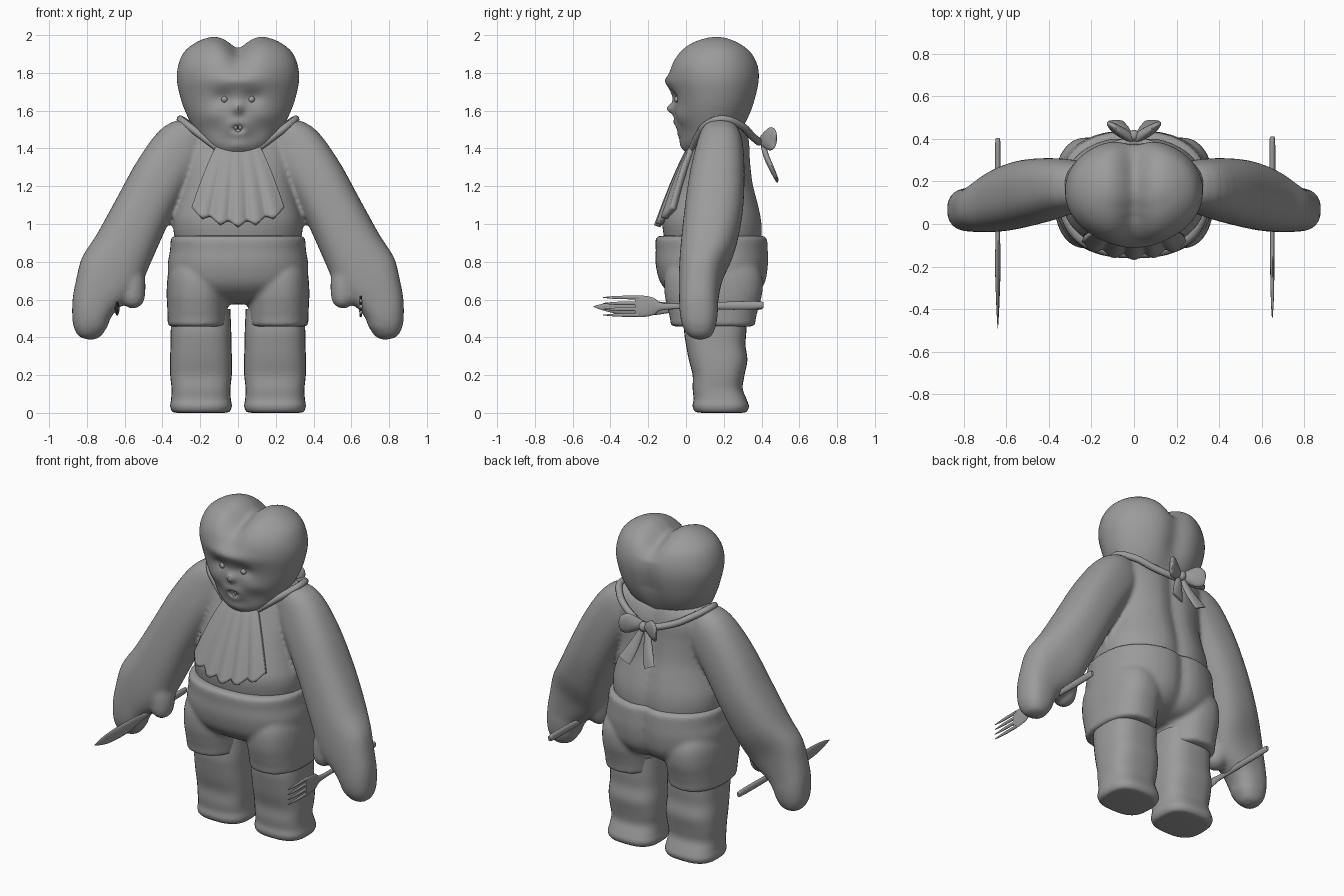
import bpy
import bmesh
import math
from mathutils import Vector

old = bpy.data.objects.get("Cube")
if old:
    bpy.data.objects.remove(old)

# One plain grey covers everything
grey = bpy.data.materials.new("plain_grey")
grey.use_nodes = True
tone = (0.33, 0.33, 0.33, 1)
grey.diffuse_color = tone
grey.node_tree.nodes["Principled BSDF"].inputs["Base Color"].default_value = tone


def finish(name, bm):
    bmesh.ops.recalc_face_normals(bm, faces=bm.faces)
    mesh = bpy.data.meshes.new(name)
    bm.to_mesh(mesh)
    bm.free()
    mesh.materials.append(grey)
    obj = bpy.data.objects.new(name, mesh)
    bpy.context.collection.objects.link(obj)
    bpy.ops.object.select_all(action='DESELECT')
    obj.select_set(True)
    bpy.context.view_layer.objects.active = obj
    bpy.ops.object.shade_smooth_by_angle(angle=math.radians(50))
    return obj


def fuse(name, parts, rounds):
    """Join overlapping parts into one softly blended skin."""
    bpy.ops.object.select_all(action='DESELECT')
    for part in parts:
        part.select_set(True)
    bpy.context.view_layer.objects.active = parts[0]
    bpy.ops.object.join()
    parts[0].name = name
    skin = parts[0].modifiers.new("skin", 'REMESH')
    skin.mode = 'VOXEL'
    skin.voxel_size = .013
    skin.use_smooth_shade = True
    soft = parts[0].modifiers.new("soften", 'SMOOTH')
    soft.iterations = rounds


def smooth_rows(rows, steps):
    """Catmull-Rom interpolation through the given rows."""
    rows = [Vector(r) for r in rows]
    out = []
    for i in range(len(rows) - 1):
        a, b, c = rows[max(i - 1, 0)], rows[i], rows[i + 1]
        d = rows[min(i + 2, len(rows) - 1)]
        for s in range(steps):
            t = s / steps
            out.append(b + (c - a) * (t / 2)
                       + (a * 2 - b * 5 + c * 4 - d) * (t * t / 2)
                       + (b * 3 - a - c * 3 + d) * (t ** 3 / 2))
    return out + [rows[-1]]


def loft(name, rows, power=2, side=1, steps=4, segs=32, along_y=False, shape=None):
    """Skin superellipse rings; each row is x, y, z, half width, half depth."""
    rows = smooth_rows(rows, steps)
    bm = bmesh.new()
    rings = []
    for i, row in enumerate(rows):
        before, after = rows[max(i - 1, 0)], rows[min(i + 1, len(rows) - 1)]
        u = Vector((after[2] - before[2], 0, before[0] - after[0])).normalized()
        v = Vector((0, 1, 0))
        if along_y:
            u, v = Vector((1, 0, 0)), Vector((0, 0, 1))
        ring = []
        for k in range(segs):
            ang = math.tau * k / segs
            c, s = math.cos(ang), math.sin(ang)
            p = Vector(row[:3])
            p += u * row[3] * math.copysign(abs(c) ** (2 / power), c)
            p += v * row[4] * math.copysign(abs(s) ** (2 / power), s)
            if shape:
                p = shape(p)
            ring.append(bm.verts.new((p.x * side, p.y, p.z)))
        rings.append(ring)
    for low, high in zip(rings, rings[1:]):
        for k in range(segs):
            n = (k + 1) % segs
            bm.faces.new((low[k], low[n], high[n], high[k]))
    bm.faces.new(rings[0])
    bm.faces.new(rings[-1])
    return finish(name, bm)


def upright(table, x=0):
    """Rows given as height, half width, front y, back y."""
    return [(x, (f + b) / 2, z, w, (b - f) / 2) for z, w, f, b in table]


def ball(name, place, size):
    bm = bmesh.new()
    bmesh.ops.create_uvsphere(bm, u_segments=20, v_segments=12, radius=1)
    bmesh.ops.scale(bm, vec=size, verts=bm.verts)
    bmesh.ops.translate(bm, vec=place, verts=bm.verts)
    return finish(name, bm)


def bell(d, width):
    return math.exp(-(d / width) ** 2)


# Head: heart-shaped lobes, with brow, sockets, nose, cheeks and mouth modelled in
features = [(0, 1.76, .17, .045, .022), (.08, 1.67, .05, .035, -.02),
            (0, 1.61, .024, .028, .04), (.13, 1.57, .07, .05, .012),
            (0, 1.51, .07, .05, .035), (0, 1.415, .06, .03, .012),
            (0, 1.505, .028, .017, -.045)]


def shape_head(p):
    if p.y < .1:
        front = min(1, (.1 - p.y) / .08)
        for x, z, sx, sz, push in features:
            p.y -= front * push * bell(abs(p.x) - x, sx) * bell(p.z - z, sz)
    top = min(1, max(0, (p.z - 1.76) / .2))
    back = min(.4, max(0, (p.y - .15) * 2)) * min(1, max(0, (p.z - 1.45) * 5))
    pull = .075 * max(top, back) * bell(p.x, .08)
    return p + (Vector((0, .15, 1.7)) - p).normalized() * pull


loft("head", upright([
    (1.365, .04, .03, .12), (1.38, .11, .0, .18), (1.425, .175, -.02, .24),
    (1.5, .23, -.03, .3), (1.58, .272, -.055, .35), (1.66, .302, -.07, .38),
    (1.76, .323, -.09, .4), (1.84, .316, -.09, .395), (1.91, .285, -.055, .365),
    (1.96, .225, .0, .31), (1.99, .15, .07, .25), (2.003, .08, .11, .21),
    (2.008, .01, .15, .17)]), power=2.1, steps=6, segs=112, shape=shape_head)
for side, label in ((1, "left"), (-1, "right")):
    ball(label + "_eye", (side * .072, -.047, 1.66), (.017, .017, .017))
    ball(label + "_tooth", (side * .012, -.04, 1.512), (.01, .012, .014))
ball("tongue", (0, -.03, 1.492), (.018, .014, .01))


# Torso and shorts share a soft crease down the back
def crease(p):
    if p.y > .2:
        p.y -= .025 * bell(p.x, .05)
    return p


body = [loft("torso", upright([
    (.86, .32, -.1, .4), (.95, .34, -.12, .41), (1.03, .34, -.125, .405),
    (1.12, .315, -.095, .385), (1.22, .293, -.05, .36), (1.35, .29, .01, .345),
    (1.44, .3, .05, .34), (1.51, .285, .08, .32), (1.55, .23, .1, .29),
    (1.57, .1, .14, .24)]), power=2.2, segs=48, shape=crease)]
shorts = [loft("hips", upright([
    (.575, .12, .06, .25), (.61, .26, -.05, .36), (.68, .355, -.13, .42),
    (.78, .372, -.16, .44), (.86, .36, -.16, .44), (.91, .357, -.162, .437),
    (.932, .35, -.155, .43), (.938, .32, -.13, .4)]),
    power=2.4, segs=56, shape=crease)]

# Limbs on each side
for side, label in ((1, "left"), (-1, "right")):
    shorts.append(loft(label + "_shorts_leg", upright([
        (.457, .14, -.055, .345), (.464, .156, -.08, .365), (.5, .158, -.085, .37),
        (.56, .16, -.1, .385), (.64, .163, -.115, .405), (.74, .155, -.11, .4),
        (.84, .12, -.06, .34)], .215), power=2.4, side=side))
    loft(label + "_leg", upright([
        (0, .12, .09, .29), (.006, .15, .05, .32), (.035, .163, .035, .333),
        (.075, .158, .04, .32), (.13, .156, .035, .3), (.2, .163, .035, .31),
        (.28, .164, .015, .325), (.36, .161, .0, .315), (.44, .16, -.01, .32),
        (.55, .155, .0, .32)], .196), power=2.8, side=side)
    body.append(loft(label + "_arm", [
        (.2, .18, 1.48, .08, .09), (.29, .18, 1.42, .14, .12),
        (.4, .165, 1.265, .15, .145), (.51, .145, 1.06, .153, .155),
        (.605, .115, .87, .162, .145), (.68, .08, .73, .172, .118),
        (.748, .068, .61, .13, .105), (.776, .068, .52, .104, .1),
        (.779, .07, .45, .088, .085), (.772, .075, .405, .055, .055),
        (.77, .075, .388, .01, .012)], power=2.4, side=side))
    body.append(loft(label + "_thumb", [
        (.6, .075, .82, .05, .07), (.565, .065, .72, .07, .08),
        (.558, .055, .62, .066, .07), (.563, .05, .575, .048, .05),
        (.567, .05, .552, .01, .012)], side=side, segs=20))
    # Bow at the nape
    loft(label + "_bow_loop", [
        (.005, .4, 1.44, .018, .02), (.04, .42, 1.445, .04, .028),
        (.085, .445, 1.45, .062, .026), (.115, .465, 1.455, .05, .017),
        (.127, .472, 1.455, .015, .006)], side=side, segs=20)
    loft(label + "_bow_tail", [
        (.012, .405, 1.43, .015, .012), (.035, .425, 1.36, .026, .016),
        (.06, .455, 1.29, .036, .014), (.085, .482, 1.235, .04, .007)],
        side=side, segs=16)
ball("bow_knot", (0, .415, 1.44), (.026, .028, .03))
fuse("body", body, 5)
fuse("shorts", shorts, 5)

# Scarf band running round the neck into the bow
half = [(.09, .03, 1.39), (.19, .065, 1.465), (.275, .115, 1.53), (.305, .19, 1.555),
        (.255, .285, 1.525), (.14, .35, 1.465)]
path = half + [(0, .385, 1.435)] + [(-x, y, z) for x, y, z in reversed(half)]
loop = bpy.data.curves.new("scarf_band", 'CURVE')
loop.dimensions = '3D'
loop.bevel_depth = .02
loop.bevel_resolution = 3
loop.use_fill_caps = True
spline = loop.splines.new('BEZIER')
spline.bezier_points.add(len(path) - 1)
for point, place in zip(spline.bezier_points, path):
    point.co = place
    point.handle_left_type = point.handle_right_type = 'AUTO'
loop.materials.append(grey)
bpy.context.collection.objects.link(bpy.data.objects.new("scarf_band", loop))

# Pleated bib with a scalloped hem
bm = bmesh.new()
cols, levels = 64, 24
grid = []
for j in range(levels + 1):
    v = j / levels
    line = []
    for i in range(cols + 1):
        u = 2 * i / cols - 1
        fold = math.cos(u * math.pi * 5)
        x = u * (.1 + .14 * v ** .8)
        y = .04 - .18 * v ** .8 + u * u * (.01 + .05 * v) - .013 * v * fold
        z = 1.42 - v * (.35 + .07 * (1 - u * u) + .012 * fold)
        line.append(bm.verts.new((x, y, z)))
    grid.append(line)
for a, b in zip(grid, grid[1:]):
    for i in range(cols):
        bm.faces.new((a[i], a[i + 1], b[i + 1], b[i]))
bib = finish("bib", bm)
solid = bib.modifiers.new("cloth_thickness", 'SOLIDIFY')
solid.thickness = .035
solid.offset = 0


def utensil(name, x, table, segs=16):
    """Rows along y: y, height, half thickness, half height."""
    loft(name, [(x, y, z, a, b) for y, z, a, b in table], segs=segs, along_y=True)


# Fork in the left hand, knife in the right
utensil("fork", .65, [
    (.41, .57, .004, .006), (.395, .57, .013, .02), (.25, .568, .014, .022),
    (.05, .565, .011, .015), (-.12, .563, .01, .018), (-.17, .564, .01, .045),
    (-.22, .564, .01, .056), (-.27, .564, .009, .056)])
for i in range(4):
    z = .518 + i * .031
    utensil("fork_prong_" + str(i + 1), .65, [
        (-.25, z, .008, .01), (-.36, z, .007, .009), (-.44, z, .002, .002)], 10)
utensil("knife", -.64, [
    (.4, .565, .004, .006), (.385, .565, .012, .019), (.2, .563, .013, .02),
    (.0, .56, .01, .017), (-.07, .558, .011, .026), (-.2, .553, .013, .038),
    (-.34, .555, .009, .034), (-.43, .56, .005, .02), (-.49, .563, .001, .002)])
